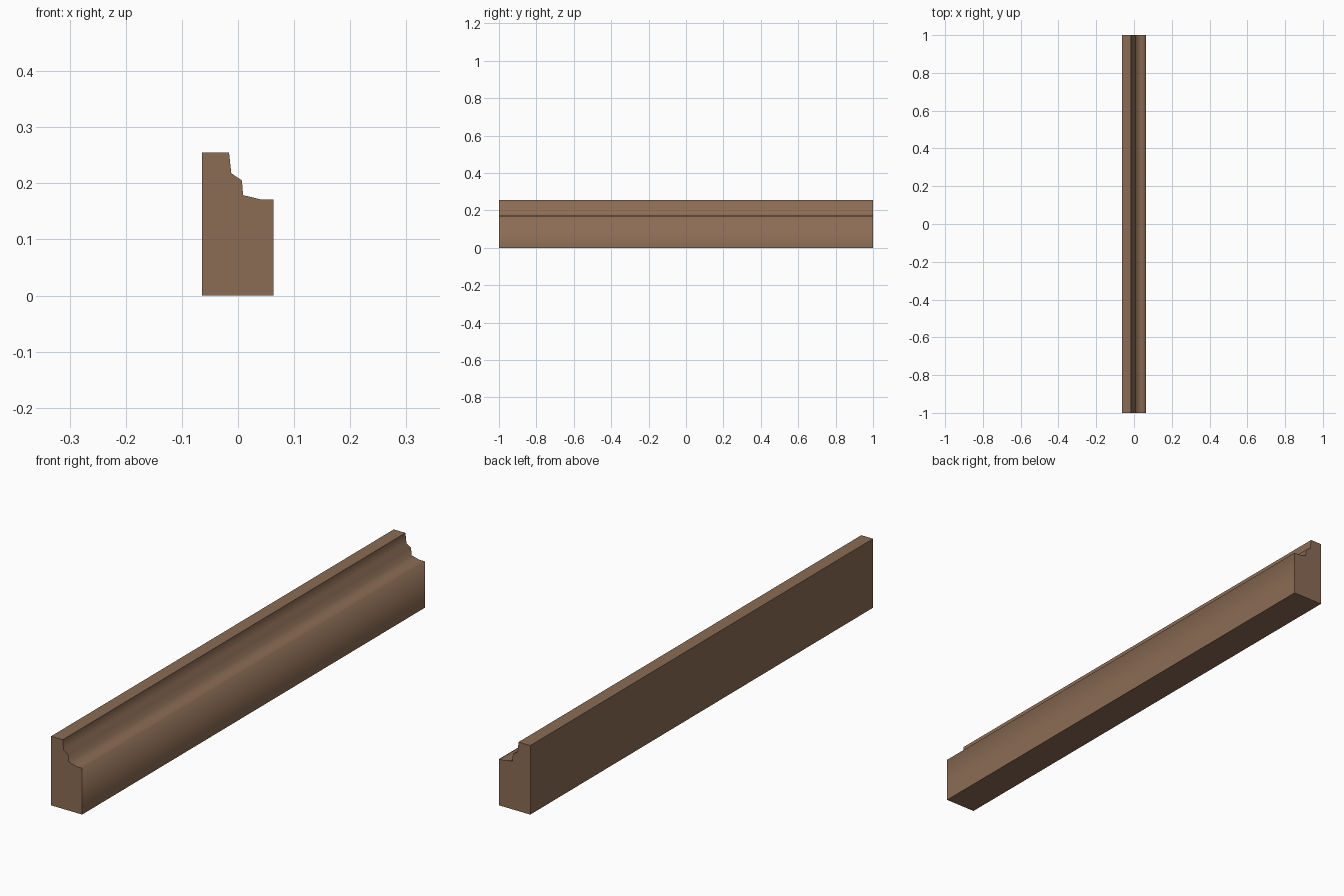
import bpy
import bmesh

if "Cube" in bpy.data.objects:
    bpy.data.objects.remove(bpy.data.objects["Cube"])

# Wood colour
wood = bpy.data.materials.new("brown_wood")
wood.diffuse_color = (0.26, 0.15, 0.09, 1)
wood.use_nodes = True
wood.node_tree.nodes["Principled BSDF"].inputs["Base Color"].default_value = wood.diffuse_color

# Cross-section (x, z), counter-clockwise seen from the front
profile = [(-0.064, 0), (0.0635, 0), (0.0635, 0.171), (0.042, 0.171),
           (0.009, 0.179), (0.007, 0.205), (-0.012, 0.218),
           (-0.016, 0.255), (-0.064, 0.255)]

# Extrude the section along y into one moulding strip
bm = bmesh.new()
front = bm.faces.new([bm.verts.new((x, -1, z)) for x, z in profile])
ext = bmesh.ops.extrude_face_region(bm, geom=[front], use_keep_orig=True)
moved = [g for g in ext["geom"] if isinstance(g, bmesh.types.BMVert)]
bmesh.ops.translate(bm, verts=moved, vec=(0, 2, 0))
bmesh.ops.recalc_face_normals(bm, faces=bm.faces)

# Smooth shading over the moulded side, flat back, top, bottom and ends
for f in bm.faces:
    c = f.calc_center_median()
    f.smooth = abs(c.y) < 0.5 and c.x > -0.03 and 0.01 < c.z < 0.25

mesh = bpy.data.meshes.new("moulding_strip")
bm.to_mesh(mesh)
bm.free()
mesh.materials.append(wood)
bpy.context.collection.objects.link(bpy.data.objects.new("moulding_strip", mesh))
